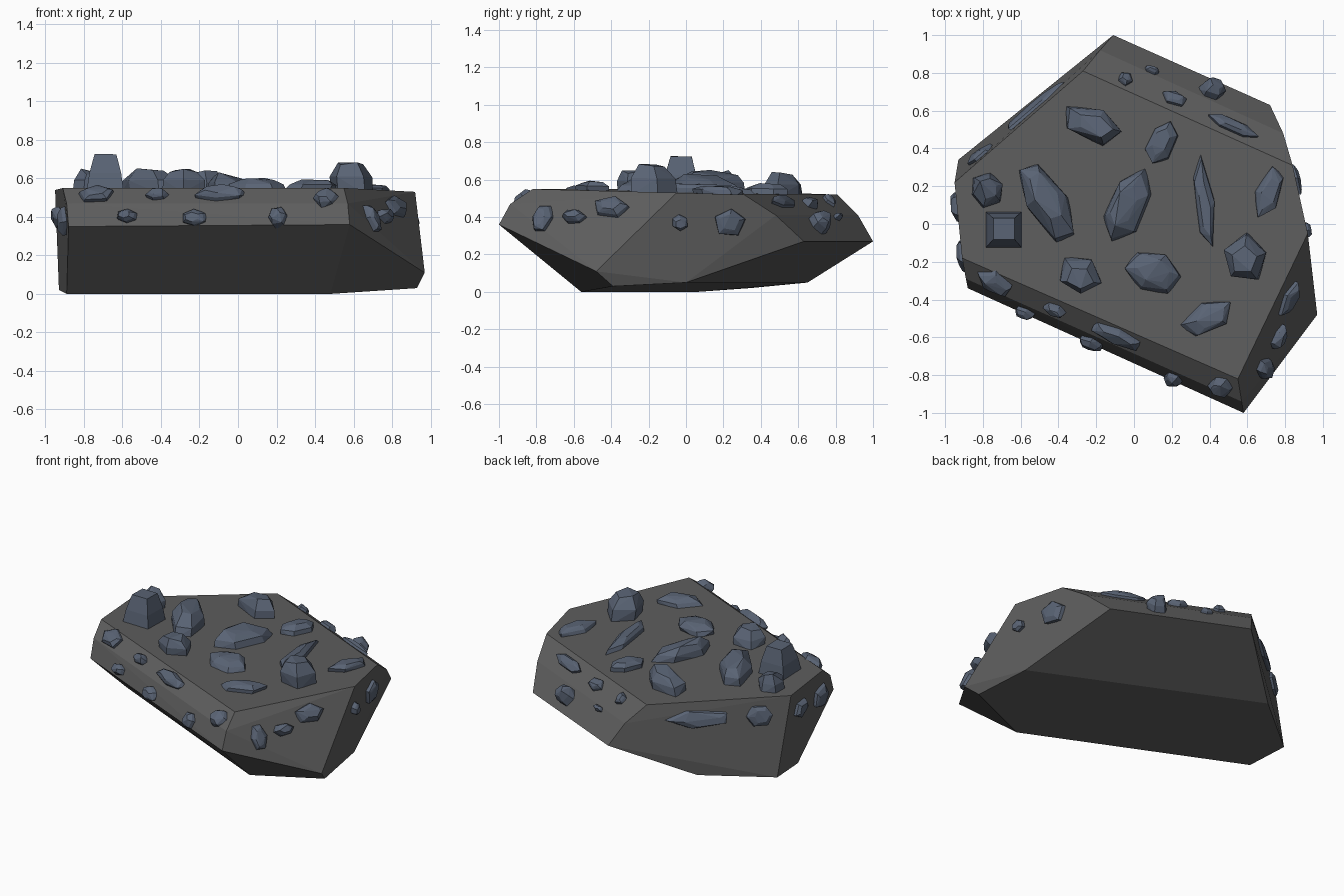
import bpy, bmesh, math, random
from mathutils import Vector
from mathutils.bvhtree import BVHTree

if "Cube" in bpy.data.objects:
    bpy.data.objects.remove(bpy.data.objects["Cube"])

random.seed(4)


def material(name, rgb):
    m = bpy.data.materials.new(name)
    m.diffuse_color = (*rgb, 1)
    m.use_nodes = True
    m.node_tree.nodes["Principled BSDF"].inputs["Base Color"].default_value = m.diffuse_color
    return m


rock_mat = material("dark_rock", (0.11, 0.11, 0.11))
ore_mat = material("blue_grey_ore", (0.10, 0.125, 0.175))


def hull(name, points, mat):
    """Flat-faced convex solid around the points; also returns its BVH tree."""
    bm = bmesh.new()
    for p in points:
        bm.verts.new(p)
    res = bmesh.ops.convex_hull(bm, input=bm.verts)
    loose = [v for v in bm.verts if not v.link_faces]
    bmesh.ops.delete(bm, geom=loose, context='VERTS')
    bmesh.ops.recalc_face_normals(bm, faces=bm.faces)
    tree = BVHTree.FromBMesh(bm)
    bmesh.ops.dissolve_limit(bm, angle_limit=math.radians(4), verts=bm.verts, edges=bm.edges)
    me = bpy.data.meshes.new(name)
    bm.to_mesh(me)
    bm.free()
    me.materials.append(mat)
    ob = bpy.data.objects.new(name, me)
    bpy.context.collection.objects.link(ob)
    return tree


# Boulder: top rim, bevels, belly and underside corners
rock = [
    (-.91, -.18, .55), (.55, -.82, .55), (.92, -.05, .53), (.84, .31, .52),
    (-.27, .81, .52), (-.95, .22, .54),
    (-.89, -.29, .47), (.57, -.94, .47), (-.88, -.34, .35), (.58, -1, .36),
    (.79, .48, .41), (-.18, .92, .41), (.72, .63, .27), (-.11, 1, .27),
    (.97, -.48, .11), (.93, -.39, .03), (.88, 0, .05), (-.54, .65, .05),
    (-.93, .34, .02), (-.89, .06, 0), (.48, -.56, 0),
]
surface = hull("boulder", rock, rock_mat)


def chunk(name, pos, half_l, half_w, height, angle, sides=6):
    """Faceted ore lump sitting on the boulder, long axis along the angle."""
    loc, n, _, _ = surface.find_nearest(Vector(pos))
    a = math.radians(angle)
    d = Vector((math.cos(a), math.sin(a), 0))
    u = (d - n * d.dot(n)).normalized()
    v = n.cross(u)
    square = sides == 4
    start = math.pi / 4 if square else random.uniform(0, .6)
    lean = (0, 0) if square else (random.uniform(-.2, .2), random.uniform(-.2, .2))
    pts = []
    for level, radius in ((-.02, 1.0), (height * .45, .93), (height, .58)):
        k = level / height
        for i in range(sides):
            t = start + 2 * math.pi * i / sides
            jitter = 0 if square else .1
            r = radius * (1.38 if square else 1.06) * random.uniform(1 - jitter, 1 + jitter)
            if square:
                r *= 1 - .2 * max(k, 0) * (k < 1)
            z = level
            if k == 1:
                z *= 1 if square else random.uniform(.72, 1.04)
            pts.append(loc + u * half_l * (r * math.cos(t) + lean[0] * k)
                       + v * half_w * (r * math.sin(t) + lean[1] * k) + n * z)
    hull(name, pts, ore_mat)


# Large ore on the top: x, y, half length, half width, height, angle
top = [
    (-.22, .53, .17, .09, .11, -20), (.145, .43, .12, .07, .06, 65),
    (-.46, .11, .24, .10, .11, -60), (-.03, .10, .20, .10, .09, 65),
    (.37, .12, .25, .05, .05, -83), (.715, .17, .14, .065, .045, 70),
    (-.78, .18, .085, .085, .11, 0), (-.69, -.03, .10, .10, .18, 0),
    (-.29, -.27, .115, .10, .10, -20), (.10, -.26, .145, .105, .06, -20),
    (.59, -.18, .115, .12, .16, 0), (.38, -.50, .14, .08, .05, 30),
]
for x, y, l, w, h, ang in top:
    chunk("top_ore", (x, y, .55), l, w, h, ang,
          4 if h == .18 else random.choice((5, 6)))

# Small ore on each slope: (angle, height) with x, y, z, half length, half width
slopes = {
    "front_ore": (-24, .045, [
        (-.74, -.31, .52, .10, .06), (-.42, -.46, .52, .06, .035),
        (-.10, -.60, .53, .14, .05), (.46, -.86, .50, .06, .06),
        (.20, -.84, .41, .05, .05), (-.23, -.64, .40, .065, .045),
        (-.58, -.48, .41, .055, .035)]),
    "corner_ore": (55, .045, [
        (.82, -.40, .45, .10, .06), (.76, -.60, .40, .07, .04),
        (.68, -.76, .39, .055, .085)]),
    "right_ore": (105, .035, [
        (.93, -.03, .37, .045, .04), (.87, .24, .37, .085, .075)]),
    "back_ore": (-24, .035, [
        (-.04, .78, .50, .04, .04), (.22, .67, .48, .07, .045),
        (.52, .52, .48, .14, .04), (.11, .85, .43, .04, .02)]),
    "back_knob": (-24, .09, [(.41, .71, .36, .065, .06)]),
    "back_left_ore": (39, .03, [
        (-.53, .62, .42, .21, .055), (-.81, .36, .42, .08, .07)]),
    "left_ore": (95, .04, [
        (-.94, .09, .40, .08, .06), (-.91, -.17, .38, .09, .075)]),
}
for name, (ang, h, spots) in slopes.items():
    for x, y, z, l, w in spots:
        chunk(name, (x, y, z), l, w, h, ang, random.choice((5, 6)))
